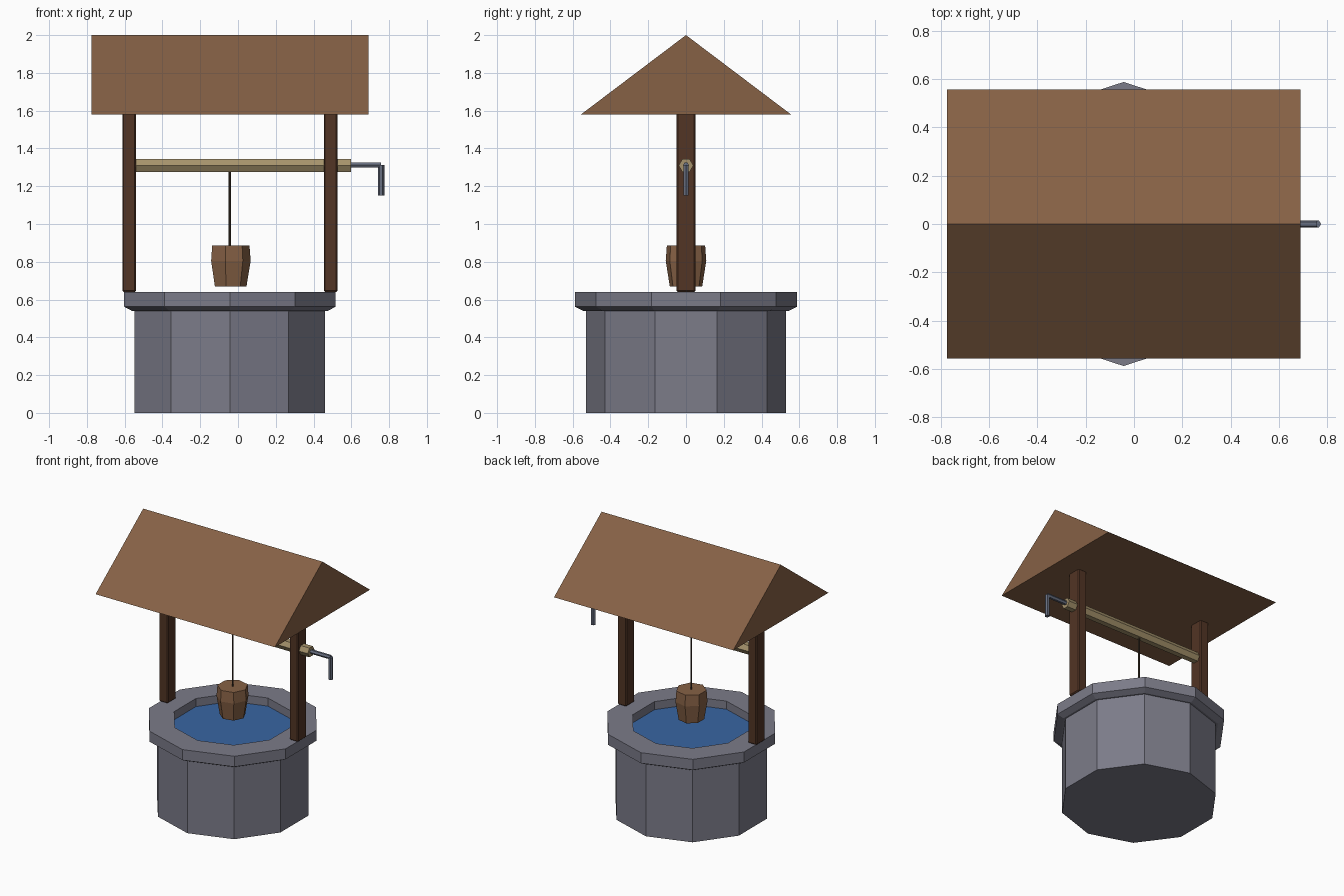
import bpy, bmesh, math
from mathutils import Matrix, Vector

if "Cube" in bpy.data.objects:
    bpy.data.objects.remove(bpy.data.objects["Cube"])

CX = -0.043  # centre line of the well


def material(name, rgb):
    m = bpy.data.materials.new(name)
    m.diffuse_color = (*rgb, 1)
    m.use_nodes = True
    m.node_tree.nodes["Principled BSDF"].inputs["Base Color"].default_value = m.diffuse_color
    return m


STONE = material("stone", (0.20, 0.20, 0.25))
WATER = material("water", (0.04, 0.13, 0.36))
ROOF = material("roof_wood", (0.24, 0.12, 0.06))
POST = material("dark_wood", (0.085, 0.035, 0.018))
AXLE = material("pale_wood", (0.38, 0.29, 0.15))
IRON = material("iron", (0.14, 0.16, 0.22))
ROPE = material("rope", (0.06, 0.04, 0.025))


def finish(name, bm, mat):
    bmesh.ops.recalc_face_normals(bm, faces=bm.faces)
    me = bpy.data.meshes.new(name)
    bm.to_mesh(me)
    bm.free()
    me.materials.append(mat)
    ob = bpy.data.objects.new(name, me)
    bpy.context.collection.objects.link(ob)
    return ob


def lathe(name, profile, sides, start, mat, caps=(True, True)):
    """Rings of (radius, z) around the well's axis, optionally capped."""
    bm = bmesh.new()
    rings = []
    for r, z in profile:
        angles = [start + math.tau * i / sides for i in range(sides)]
        rings.append([bm.verts.new((CX + r * math.cos(a), r * math.sin(a), z)) for a in angles])
    for lo, hi in zip(rings, rings[1:]):
        for i in range(sides):
            j = (i + 1) % sides
            bm.faces.new((lo[i], lo[j], hi[j], hi[i]))
    for ring, cap in zip((rings[0], rings[-1]), caps):
        if cap:
            bm.faces.new(ring)
    return finish(name, bm, mat)


def rod(name, a, b, r, mat, sides=6, spin=0):
    """Low-poly cylinder between two points."""
    a, b = Vector(a), Vector(b)
    bm = bmesh.new()
    rot = (b - a).to_track_quat('Z', 'Y').to_matrix().to_4x4()
    bmesh.ops.create_cone(bm, cap_ends=True, segments=sides, radius1=r, radius2=r,
                          depth=(b - a).length,
                          matrix=Matrix.Translation((a + b) / 2) @ rot @ Matrix.Rotation(spin, 4, 'Z'))
    # put a corner of the cross-section on +y (horizontal rods) or +x (upright rods)
    return finish(name, bm, mat)


# stone wall with overhanging rim, and the water inside
lathe("stone_wall", [(0.53, 0), (0.53, 0.54), (0.545, 0.54), (0.588, 0.562), (0.588, 0.64),
                     (0.41, 0.64), (0.41, 0.58)], 10, math.pi / 2, STONE, (True, False))
lathe("water", [(0.41, 0.58)], 10, math.pi / 2, WATER, (True, False))

# two chamfered posts
for side, label in ((-1, "left"), (1, "right")):
    bm = bmesh.new()
    bmesh.ops.create_cube(bm, size=1, matrix=Matrix.Translation((CX + side * 0.533, 0, 1.113))
                          @ Matrix.Diagonal((0.072, 0.1, 0.946, 1)))
    bmesh.ops.bevel(bm, geom=bm.edges[:], offset=0.007, segments=1, affect='EDGES')
    finish(label + "_post", bm, POST)

# solid gable roof
bm = bmesh.new()
tri = [bm.verts.new((-0.775, y, z)) for y, z in ((-0.556, 1.58), (0.556, 1.58), (0, 2.0))]
end = bmesh.ops.extrude_face_region(bm, geom=[bm.faces.new(tri)])
bmesh.ops.translate(bm, vec=(1.465, 0, 0),
                    verts=[g for g in end["geom"] if isinstance(g, bmesh.types.BMVert)])
# close the starting gable if the extrusion opened it
bmesh.ops.holes_fill(bm, edges=[e for e in bm.edges if e.is_boundary])
finish("roof", bm, ROOF)


def corner_spin(a, b, target):
    """Spin that turns a rod's first corner towards the target direction."""
    q = (Vector(b) - Vector(a)).to_track_quat('Z', 'Y')
    v = q.inverted() @ Vector(target)
    # create_cone starts its ring on a local axis; hexagon corners repeat every 60 degrees
    bm = bmesh.new()
    bmesh.ops.create_cone(bm, segments=6, radius1=1, radius2=1, depth=1)
    first = bm.verts[:][0].co
    spin = math.atan2(v.y, v.x) - math.atan2(first.y, first.x)
    bm.free()
    return spin


# axle, crank, rope
for name, a, b, r, mat, corner in (
        ("axle", (-0.575, 0, 1.31), (0.598, 0, 1.31), 0.039, AXLE, (0, 1, 0)),
        ("crank_arm", (0.59, 0, 1.312), (0.758, 0, 1.312), 0.0155, IRON, (0, 1, 0)),
        ("crank_handle", (0.758, 0, 1.15), (0.758, 0, 1.312), 0.0165, IRON, (1, 0, 0)),
        ("rope", (CX, 0, 0.87), (CX, 0, 1.29), 0.006, ROPE, (1, 0, 0))):
    rod(name, a, b, r, mat, 6, corner_spin(a, b, corner))

# seven-sided bucket
lathe("bucket", [(0.088, 0.67), (0.11, 0.805), (0.104, 0.885)], 7, 0, ROOF)
